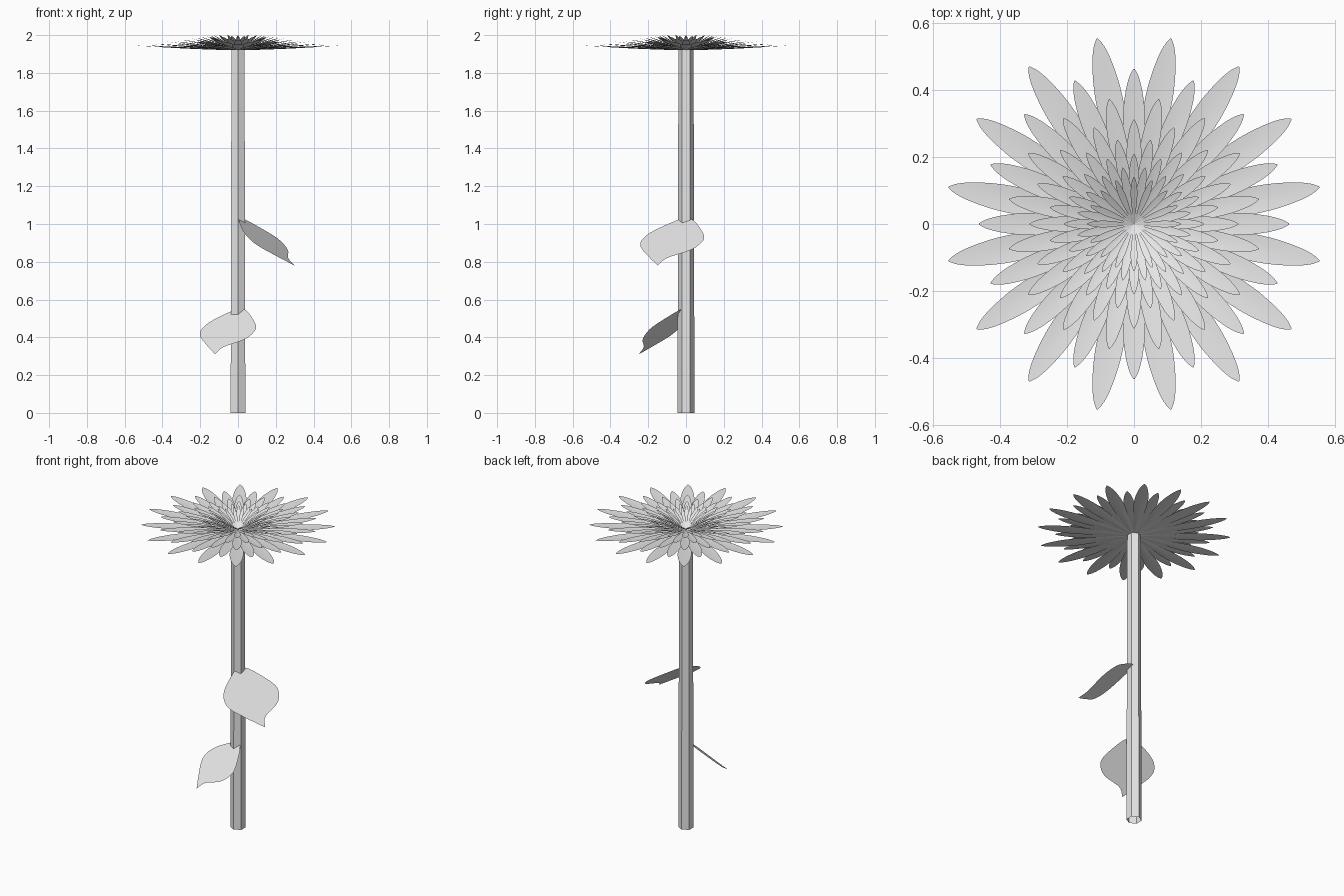
import bpy, bmesh, math
from mathutils import Vector, Matrix

cube = bpy.data.objects.get("Cube")
if cube:
    bpy.data.objects.remove(cube, do_unlink=True)

grey = bpy.data.materials.new("pale_grey")
grey.use_nodes = True
colour = (0.8, 0.8, 0.8, 1)
grey.diffuse_color = colour
grey.node_tree.nodes["Principled BSDF"].inputs["Base Color"].default_value = colour


def finish(name, bm, smooth=False):
    mesh = bpy.data.meshes.new(name)
    bm.to_mesh(mesh)
    bm.free()
    mesh.materials.append(grey)
    for poly in mesh.polygons:
        poly.use_smooth = smooth
    obj = bpy.data.objects.new(name, mesh)
    bpy.context.collection.objects.link(obj)
    return obj


def spline(points, steps=5):
    """Smooth open curve through the given points."""
    pts = [Vector(p) for p in points]
    pts = [2 * pts[0] - pts[1]] + pts + [2 * pts[-1] - pts[-2]]
    out = []
    for p, q, r, s in zip(pts, pts[1:], pts[2:], pts[3:]):
        for i in range(steps):
            t = i / steps
            out.append(q + (r - p) * t / 2 + (p * 2 - q * 5 + r * 4 - s) * t**2 / 2
                       + (q * 3 - p - r * 3 + s) * t**3 / 2)
    return out + [pts[-2]]


# Stem: open, slightly tapered six-sided tube
bm = bmesh.new()
bmesh.ops.create_cone(bm, segments=6, radius1=0.045, radius2=0.04, depth=1.925,
                      cap_ends=False, matrix=Matrix.Translation((0, 0, 0.9625)))
if not any(abs(v.co.x) < 0.001 for v in bm.verts):
    bmesh.ops.rotate(bm, verts=bm.verts, matrix=Matrix.Rotation(math.pi / 6, 3, "Z"))
finish("stem", bm)

# Flower head: alternating rings of petals, smaller and steeper inwards
PETALS = 16
BASE_Z = 1.92
PETAL_PROFILE = [(0, 0.004), (0.3, 0.042), (0.55, 0.068), (0.72, 0.07),
                 (0.86, 0.053), (0.95, 0.03), (1, 0.004)]
TIP_HEIGHTS = [0.025, 0.034, 0.045, 0.055, 0.063, 0.07, 0.075, 0.08]
ACROSS = (-1, -0.5, 0, 0.5, 1)

for ring, rise in enumerate(TIP_HEIGHTS):
    length = 0.566 * 0.82 ** ring
    bm = bmesh.new()
    for k in range(PETALS):
        angle = (k + (0.5 if ring % 2 == 0 else 0)) * math.tau / PETALS
        turn = Matrix.Rotation(angle, 3, "Z")
        rows = []
        for t, w in spline(PETAL_PROFILE, 3):
            rows.append([bm.verts.new(turn @ Vector((
                t * length, c * w * length,
                BASE_Z + t * rise + 0.2 * w * length * (c * c - 1) * (1 - t))))
                for c in ACROSS])
        for a, b in zip(rows, rows[1:]):
            for j in range(len(ACROSS) - 1):
                bm.faces.new((a[j], b[j], b[j + 1], a[j + 1]))
    finish(f"petal_ring_{ring + 1}", bm, True)

# Leaves: flat blades sloping outwards and down from the stem
TIP = (-0.16, -0.255)
LEFT_EDGE = [(0, 0), (-0.05, -0.012), (-0.18, -0.07), (-0.24, -0.115),
             (-0.25, -0.155), (-0.21, -0.205), TIP]
RIGHT_EDGE = [TIP, (-0.11, -0.215), (0.01, -0.175), (0.07, -0.135),
              (0.085, -0.095), (0.04, -0.025), (0, 0)]


def leaf(name, side, out, base, width, height, slope, skew):
    side, out, base = Vector(side), Vector(out), Vector(base)
    bm = bmesh.new()
    outline = spline(LEFT_EDGE)[:-1] + spline(RIGHT_EDGE)[:-1]
    verts = []
    for s, h in outline:
        s, h = s * width, h * height
        verts.append(bm.verts.new(
            base + side * s + out * (skew * s - slope * h) + Vector((0, 0, h))))
    bm.faces.new(verts)
    finish(name, bm)


leaf("lower_leaf", (1, 0, 0), (0, -1, 0), (0.02, -0.01, 0.555), 0.88, 0.96, 1.28, 0.52)
leaf("upper_leaf", (0, 1, 0), (1, 0, 0), (0.01, 0.01, 1.035), 1, 1, 1.43, 0.47)
